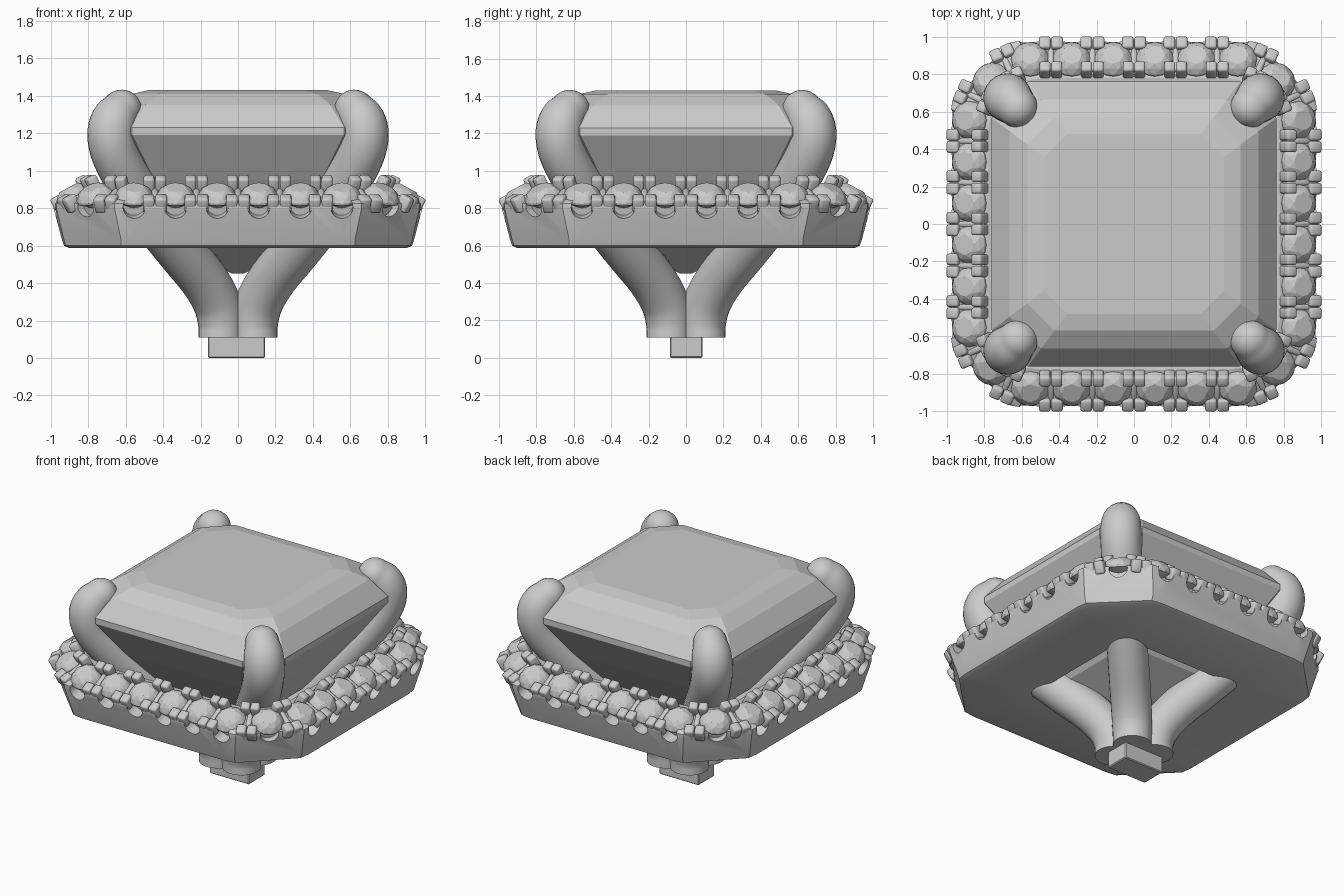
import bpy, bmesh, math
from mathutils import Matrix, Vector

if "Cube" in bpy.data.objects:
    bpy.data.objects.remove(bpy.data.objects["Cube"])


def finish(bm, name, smooth=None):
    bmesh.ops.recalc_face_normals(bm, faces=bm.faces)
    me = bpy.data.meshes.new(name)
    bm.to_mesh(me)
    bm.free()
    ob = bpy.data.objects.new(name, me)
    bpy.context.collection.objects.link(ob)
    bpy.ops.object.select_all(action='DESELECT')
    ob.select_set(True)
    bpy.context.view_layer.objects.active = ob
    if smooth:
        bpy.ops.object.shade_smooth_by_angle(angle=math.radians(smooth))
    return ob


def octagon(h, k, z, soft=0.0):
    """Square of half width h with chamfers starting at k, optionally softened."""
    corner = [(h, k), (k, h)]
    if soft:
        d = soft * 0.7071
        corner = [(h, k - soft), (h - d * .3, k + d * .7),
                  (k + d * .7, h - d * .3), (k - soft, h)]
    pts = []
    for q in range(4):
        r = Matrix.Rotation(q * math.pi / 2, 3, 'Z')
        pts += [r @ Vector((x, y, z)) for x, y in corner]
    return pts


def loft(bm, rings, closed=False):
    vr = [[bm.verts.new(p) for p in ring] for ring in rings]
    n = len(vr[0])
    pairs = list(zip(vr, vr[1:])) + ([(vr[-1], vr[0])] if closed else [])
    for a, b in pairs:
        for i in range(n):
            j = (i + 1) % n
            bm.faces.new((a[i], a[j], b[j], b[i]))
    if not closed:
        bm.faces.new(vr[0])
        bm.faces.new(vr[-1])


# Centre stone: step-cut octagon (half width, height)
bm = bmesh.new()
loft(bm, [octagon(h, h * .745, z) for h, z in
          [(.03, .45), (.36, .62), (.60, .95), (.76, 1.19), (.76, 1.23),
           (.665, 1.35), (.57, 1.41), (.48, 1.43)]])
finish(bm, "centre_stone")

# Halo gallery: lofted octagonal band
bm = bmesh.new()
loft(bm, [octagon(h, k, z, s) for h, k, z, s in
          [(.45, .40, .59, .03), (.905, .58, .588, .05), (.93, .60, .60, .05),
           (.94, .60, .63, .05), (.985, .625, .80, .07), (.985, .625, .825, .07),
           (.965, .62, .84, .07), (.78, .56, .905, .07), (.74, .54, .90, .07)]],
     closed=True)
halo = finish(bm, "halo_band")

# Stone and bead positions for one side, repeated four times
TILT = math.radians(28)
side_stones = [(.88, -.555 + .222 * i, 0) for i in range(6)] + [(.765, .765, 45)]
side_beads = [(.88, -.444 + .222 * i, 0) for i in range(5)]
side_beads += [(.835, s * .67, s * 24) for s in (-1, 1)]


def places(items, z, tilt):
    for q in range(4):
        for x, y, a in items:
            yield (Matrix.Rotation(q * math.pi / 2, 4, 'Z')
                   @ Matrix.Translation((x, y, z))
                   @ Matrix.Rotation(math.radians(a), 4, 'Z')
                   @ Matrix.Rotation(tilt, 4, 'Y'))


# Scallops cut into the outer wall under every small stone
bm = bmesh.new()
for m in places(side_stones, .825, math.radians(12)):
    bmesh.ops.create_cone(bm, cap_ends=True, segments=20, radius1=.058, radius2=.062,
                          depth=.2, matrix=m @ Matrix.Translation((.13, 0, 0))
                          @ Matrix.Rotation(math.pi / 2, 4, 'Y'))
cutter = finish(bm, "scallop_cutter")
cutter.hide_render = True
mod = halo.modifiers.new("scallops", 'BOOLEAN')
mod.operation = 'DIFFERENCE'
mod.solver = 'EXACT'
mod.object = cutter
bpy.ops.object.select_all(action='DESELECT')
halo.select_set(True)
bpy.context.view_layer.objects.active = halo
bpy.ops.object.modifier_apply(modifier=mod.name)
bpy.data.objects.remove(cutter)
bpy.ops.object.shade_smooth_by_angle(angle=math.radians(25))

# Small round stones: hull of faceted rings
bm = bmesh.new()
for m in places(side_stones, .865, TILT):
    pts = [Vector((0, 0, -.085))]
    for n, r, z, off in [(8, .055, .052, 0), (8, .083, .034, .5),
                         (16, .101, .006, 0), (16, .101, -.006, 0)]:
        for i in range(n):
            a = 2 * math.pi * (i + off) / n
            pts.append(Vector((r * math.cos(a), r * math.sin(a), z)))
    vs = [bm.verts.new(m @ p) for p in pts]
    bmesh.ops.convex_hull(bm, input=vs)
finish(bm, "halo_stones")

# Bead prongs: twin rounded blocks on both edges, joined by a low bar
bm = bmesh.new()


def block(m, loc, size):
    bmesh.ops.create_cube(bm, size=1, matrix=m @ Matrix.Translation(loc)
                          @ Matrix.Diagonal((*size, 1)))


for m in places(side_beads, .865, TILT):
    for s in (-1, 1):
        block(m, (.085, s * .033, .0), (.07, .062, .085))
        block(m, (-.078, s * .031, .02), (.06, .058, .11))
    block(m, (0, 0, -.01), (.15, .035, .05))
bmesh.ops.bevel(bm, geom=bm.edges[:], offset=.012, segments=2, affect='EDGES', profile=.5)
finish(bm, "bead_prongs", 50)

# Claw legs: swept tubes rising from the base and hooking over the stone
path = [(.09, .11, .122), (.09, .19, .124), (.115, .30, .128), (.19, .43, .13),
        (.31, .575, .13), (.44, .74, .13), (.57, .93, .13), (.65, 1.08, .13),
        (.675, 1.19, .13), (.66, 1.27, .125), (.622, 1.325, .108)]


def catmull(pts, steps=4):
    v = [Vector(p) for p in pts]
    v = [2 * v[0] - v[1]] + v + [2 * v[-1] - v[-2]]
    out = []
    for a, b, c, d in zip(v, v[1:], v[2:], v[3:]):
        for i in range(steps):
            t = i / steps
            out.append(.5 * (2 * b + (c - a) * t + (2 * a - 5 * b + 4 * c - d) * t * t
                             + (3 * b - a - 3 * c + d) * t ** 3))
    return out + [v[-2]]


bm = bmesh.new()
samples = [(Vector((p.x * math.sqrt(2), p.y)), p.z) for p in catmull(path)]
frames = []
for i, (c, r) in enumerate(samples):
    t = samples[min(i + 1, len(samples) - 1)][0] - samples[max(i - 1, 0)][0]
    frames.append((c, r, Vector((0, 1)) if i == 0 else t.normalized()))
c, r, t = frames[-1]
for i in range(1, 8):                       # rounded tip
    a = i / 8 * math.pi / 2
    frames.append((c + t * r * math.sin(a), r * math.cos(a), t))
for q in range(4):
    rot = Matrix.Rotation(math.pi / 4 + q * math.pi / 2, 3, 'Z')
    rings = []
    for c, r, t in frames:
        ring = []
        for i in range(24):
            a = 2 * math.pi * i / 24
            u, w = r * math.cos(a), r * math.sin(a)
            ring.append(rot @ Vector((c.x + t.y * u, w, c.y - t.x * u)))
        rings.append(ring)
    loft(bm, rings)
finish(bm, "claw_legs", 50)

# Base peg
bm = bmesh.new()
bmesh.ops.create_cube(bm, size=1, matrix=Matrix.Translation((-.008, .002, .075))
                      @ Matrix.Diagonal((.305, .175, .15, 1)))
bmesh.ops.bevel(bm, geom=bm.edges[:], offset=.006, segments=1, affect='EDGES')
finish(bm, "base_peg")
